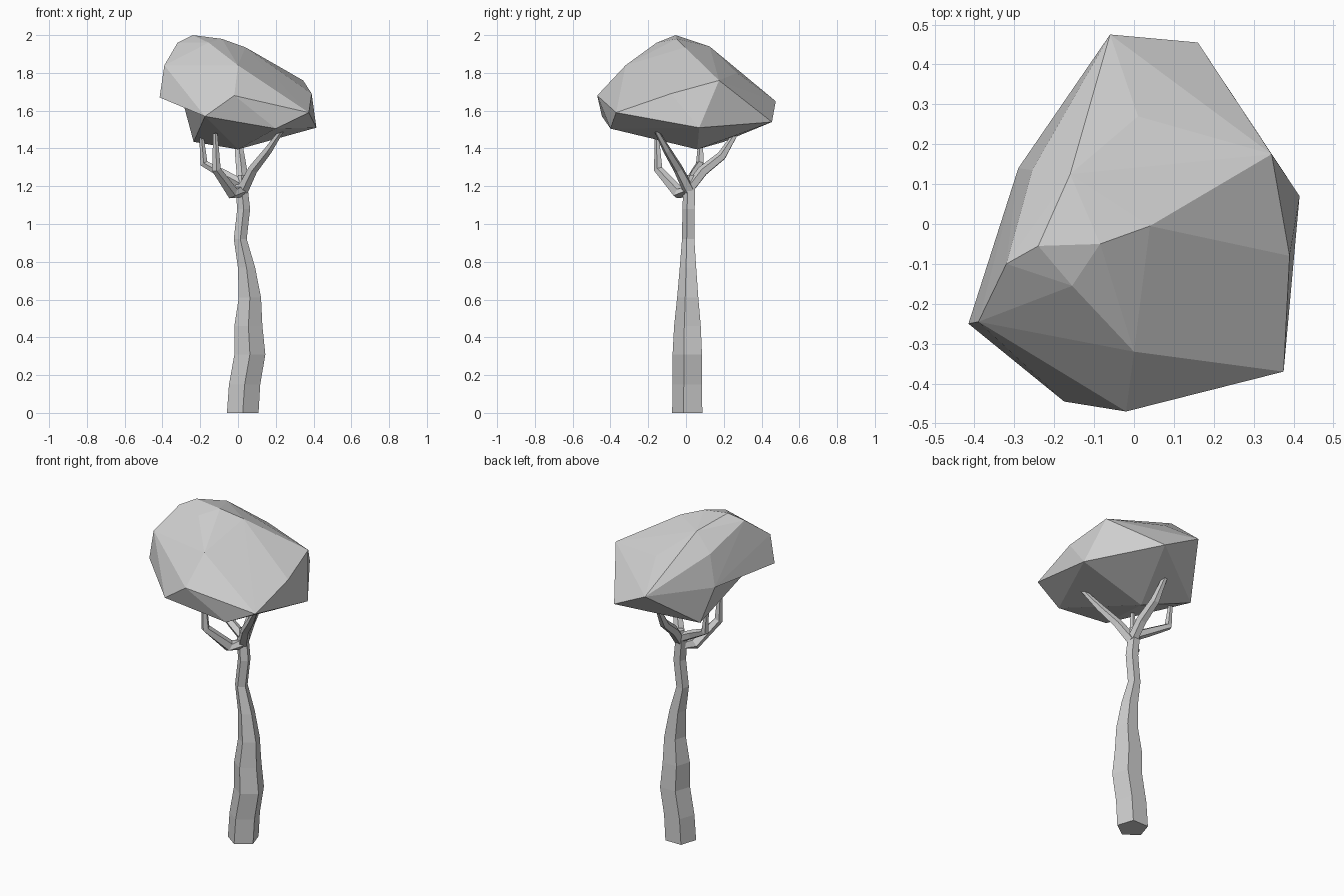
import bpy, bmesh, math
from mathutils import Vector

cube = bpy.data.objects.get("Cube")
if cube:
    bpy.data.objects.remove(cube, do_unlink=True)

grey = bpy.data.materials.new("light grey")
grey.use_nodes = True
COLOUR = (0.62, 0.62, 0.62, 1)
grey.diffuse_color = COLOUR
grey.node_tree.nodes["Principled BSDF"].inputs["Base Color"].default_value = COLOUR


def finish(bm, name):
    bmesh.ops.recalc_face_normals(bm, faces=bm.faces[:])
    mesh = bpy.data.meshes.new(name)
    bm.to_mesh(mesh)
    bm.free()
    mesh.materials.append(grey)
    obj = bpy.data.objects.new(name, mesh)
    bpy.context.collection.objects.link(obj)
    return obj


def limb(name, path, sides, level=False):
    """Tapering faceted tube through (x, y, z, radius) points."""
    bm = bmesh.new()
    points = [Vector(p[:3]) for p in path]
    rings = []
    for i, p in enumerate(points):
        t = points[min(i + 1, len(points) - 1)] - points[max(i - 1, 0)]
        t = Vector((0, 0, 1)) if level else t.normalized()
        v = (Vector((0, 1, 0)) - t * t.y).normalized()
        u = v.cross(t)
        ring = []
        for k in range(sides):
            a = math.tau * k / sides - math.pi / 2
            ring.append(bm.verts.new(p + (u * math.cos(a) + v * math.sin(a)) * path[i][3]))
        rings.append(ring)
    for low, high in zip(rings, rings[1:]):
        for k in range(sides):
            n = (k + 1) % sides
            bm.faces.new((low[k], low[n], high[n], high[k]))
    bm.faces.new(rings[0])
    bm.faces.new(rings[-1])
    return finish(bm, name)


# Crooked five-sided trunk
limb("trunk", [
    (.025, .015, 0, .088), (.035, .015, .15, .087), (.063, .015, .31, .086),
    (.055, .015, .46, .078), (.063, .015, .61, .062), (.045, .015, .77, .048),
    (.012, .015, .92, .036), (.03, .017, 1.08, .036), (.018, .02, 1.2, .034),
    (.02, .025, 1.26, .02)], 5, level=True)

# Branches rising into the crown
limb("front_right_branch", [
    (.02, .01, 1.17, .03), (-.03, -.04, 1.165, .034),
    (-.115, -.145, 1.29, .025), (-.12, -.155, 1.48, .012)], 5)
limb("back_right_branch", [
    (.02, .02, 1.21, .028), (-.07, .04, 1.26, .026),
    (-.18, .075, 1.32, .022), (-.195, .08, 1.48, .011)], 5)
limb("front_left_branch", [
    (.025, .015, 1.18, .032), (.08, -.04, 1.29, .027),
    (.16, -.1, 1.39, .022), (.235, -.16, 1.5, .012)], 5)
limb("back_left_branch", [
    (.025, .02, 1.19, .03), (.02, .09, 1.28, .03),
    (.01, .19, 1.36, .026), (0, .265, 1.48, .014)], 5)

# Faceted crown wrapped round its corner points
side, chin, notch, tail = (-.415, -.25, 1.67), (-.175, -.445, 1.57), (-.29, .14, 1.64), (-.235, .2, 1.435)
corners = [
    side, chin, notch, tail,
    (-.02, -.47, 1.68), (.375, -.37, 1.59), (.2, -.4, 1.505),
    (.39, -.08, 1.69), (.415, .07, 1.51), (.345, .175, 1.76),
    (.16, .455, 1.54), (-.06, .475, 1.65), (.01, .27, 1.8),
    (-.255, .135, 1.83), (-.16, .125, 1.94), (-.32, -.1, 1.96),
    (-.39, -.245, 1.84), (-.24, -.055, 2), (-.085, -.05, 1.98),
    (.04, -.005, 1.935), (-.155, -.155, 1.96), (0, -.32, 1.84),
    (0, .06, 1.395)]
bm = bmesh.new()
verts = [bm.verts.new(c) for c in corners]
bmesh.ops.convex_hull(bm, input=verts)
bmesh.ops.delete(bm, geom=[v for v in bm.verts if not v.link_faces], context="VERTS")

# Fold the crown inward under its right side
ends = [min(bm.verts, key=lambda v: (v.co - Vector(c)).length) for c in (side, tail)]
edge = bm.edges.get(ends)
if edge and len(edge.link_faces) == 2:
    bmesh.utils.edge_rotate(edge, True)
finish(bm, "crown")
